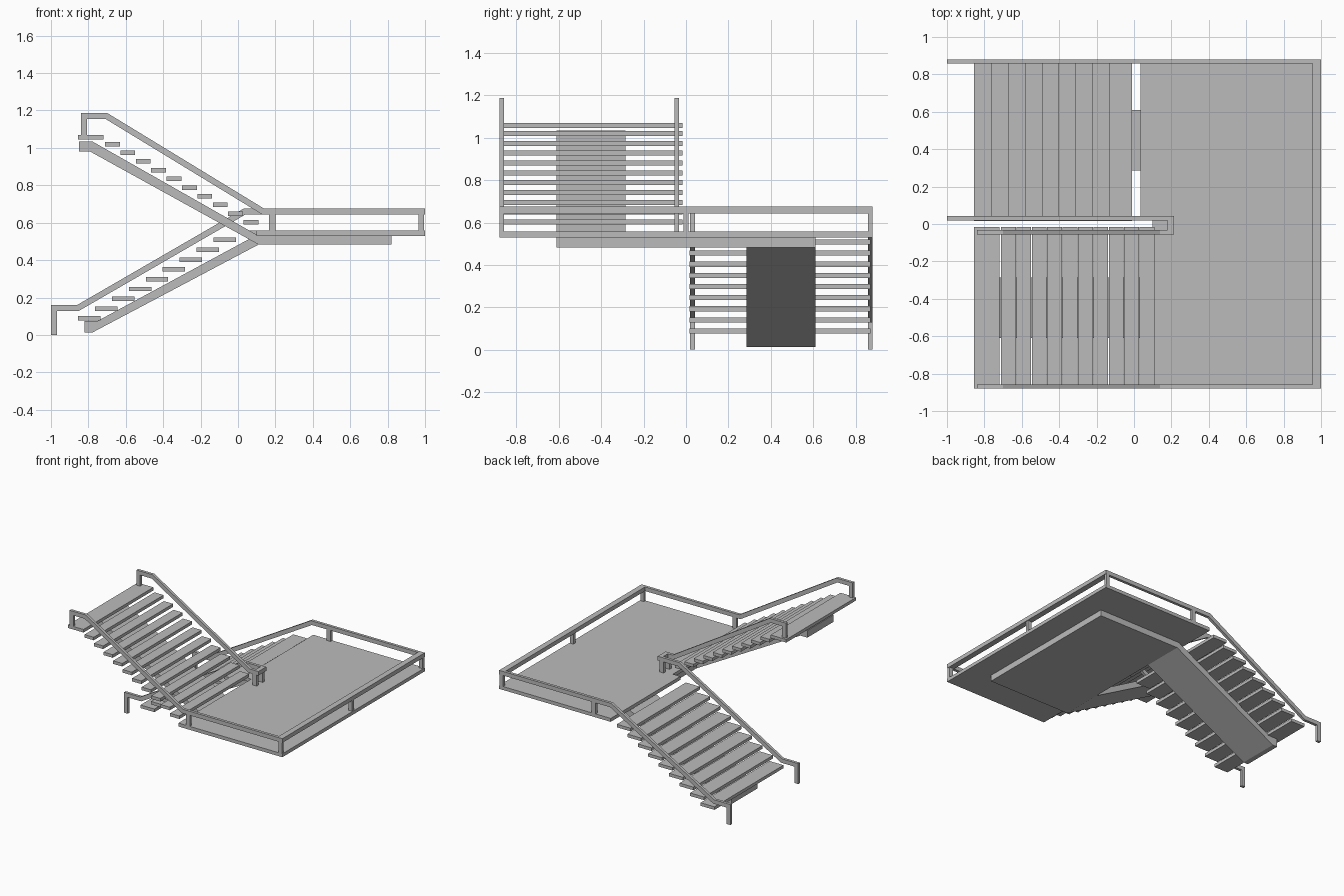
import bpy, bmesh
from mathutils import Vector

cube = bpy.data.objects.get("Cube")
if cube:
    bpy.data.objects.remove(cube, do_unlink=True)

grey = bpy.data.materials.new("light grey")
grey.use_nodes = True
COLOUR = (0.5, 0.5, 0.5, 1)
grey.diffuse_color = COLOUR
grey.node_tree.nodes["Principled BSDF"].inputs["Base Color"].default_value = COLOUR


def prism(name, profile, y0, y1):
    """Extrude an x-z outline from y0 to y1."""
    bm = bmesh.new()
    face = bm.faces.new([bm.verts.new((x, y0, z)) for x, z in profile])
    out = bmesh.ops.extrude_face_region(bm, geom=[face])
    moved = [v for v in out["geom"] if isinstance(v, bmesh.types.BMVert)]
    bmesh.ops.translate(bm, verts=moved, vec=(0, y1 - y0, 0))
    bmesh.ops.recalc_face_normals(bm, faces=bm.faces)
    mesh = bpy.data.meshes.new(name)
    bm.to_mesh(mesh)
    bm.free()
    mesh.materials.append(grey)
    obj = bpy.data.objects.new(name, mesh)
    bpy.context.collection.objects.link(obj)
    return obj


def box(name, x0, x1, y0, y1, z0, z1):
    return prism(name, [(x0, z0), (x1, z0), (x1, z1), (x0, z1)], y0, y1)


def rail(name, path, y0, y1, thick=0.032):
    """Mitred bar lying on the right-hand side of an x-z path."""
    pts = [Vector(p) for p in path]
    normals = []
    for a, b in zip(pts, pts[1:]):
        d = (b - a).normalized()
        normals.append(Vector((d.y, -d.x)))
    inner = []
    for i, p in enumerate(pts):
        n0, n1 = normals[max(i - 1, 0)], normals[min(i, len(normals) - 1)]
        inner.append(p + (n0 + n1) * thick / (1 + n0.dot(n1)))
    return prism(name, pts + inner[::-1], y0, y1)


SLAB, TOP, EDGE = 0.53, 0.557, 0.88

# Landing and the thick support under it
box("landing_front", 0.10, 1, -EDGE, 0.02, SLAB, TOP)
box("landing_back", 0.035, 1, 0.02, EDGE, SLAB, TOP)
box("landing_support", 0.11, 0.82, -0.61, 0.61, 0.483, SLAB)

# Sloping spines that carry the treads
prism("upper_spine", [(-0.85, 0.98), (-0.79, 0.98), (0.11, 0.483), (0.11, SLAB),
                      (-0.78, 1.035), (-0.85, 1.035)], -0.61, -0.285)
prism("lower_spine", [(-0.82, 0.012), (-0.78, 0.012), (0.11, 0.483), (0.11, 0.54),
                      (-0.75, 0.075), (-0.82, 0.075)], 0.285, 0.61)

# Treads
box("upper_top_tread", -0.855, -0.72, -EDGE, -0.017, 1.045, 1.069)
for i in range(10):
    x, z = -0.711 + i * 0.0823, 1.008 - i * 0.0464
    box("upper_tread", x, x + 0.079, -EDGE, -0.017, z, z + 0.024)
for i in range(9):
    x, z = -0.855 + i * 0.0905, 0.076 + i * 0.0525
    box("lower_tread", x, x + 0.12, 0.017, 0.87, z, z + 0.024)

# Handrails: the inner pair ends in a loop on the landing
RAIL_TOP = 0.675
upper = [(-0.84, 1.045), (-0.84, 1.187), (-0.7, 1.187), (0.14, RAIL_TOP)]
lower = [(-1, 0), (-1, 0.16), (-0.86, 0.16), (0.03, RAIL_TOP)]
INNER_END = 0.215
sides = [("upper_outer", upper, -EDGE, 1), ("upper_inner", upper, -0.055, INNER_END),
         ("lower_inner", lower, 0.02, INNER_END), ("lower_outer", lower, EDGE - 0.022, 1)]
for name, path, y, end in sides:
    rail(name + "_handrail", path + [(end, RAIL_TOP)], y, y + 0.022)
    box(name + "_post", 0.165, 0.2, y, y + 0.022, TOP, 0.645)
    if end == 1:
        box(name + "_corner_post", 0.965, 0.995, y, y + 0.022, TOP, 0.645)
box("landing_handrail", 0.955, 1, 0.022 - EDGE, EDGE - 0.022, 0.643, RAIL_TOP)
box("landing_middle_post", 0.965, 0.995, -0.012, 0.012, TOP, 0.645)
box("inner_handrail_loop", 0.18, INNER_END, -0.033, 0.02, 0.643, RAIL_TOP)
